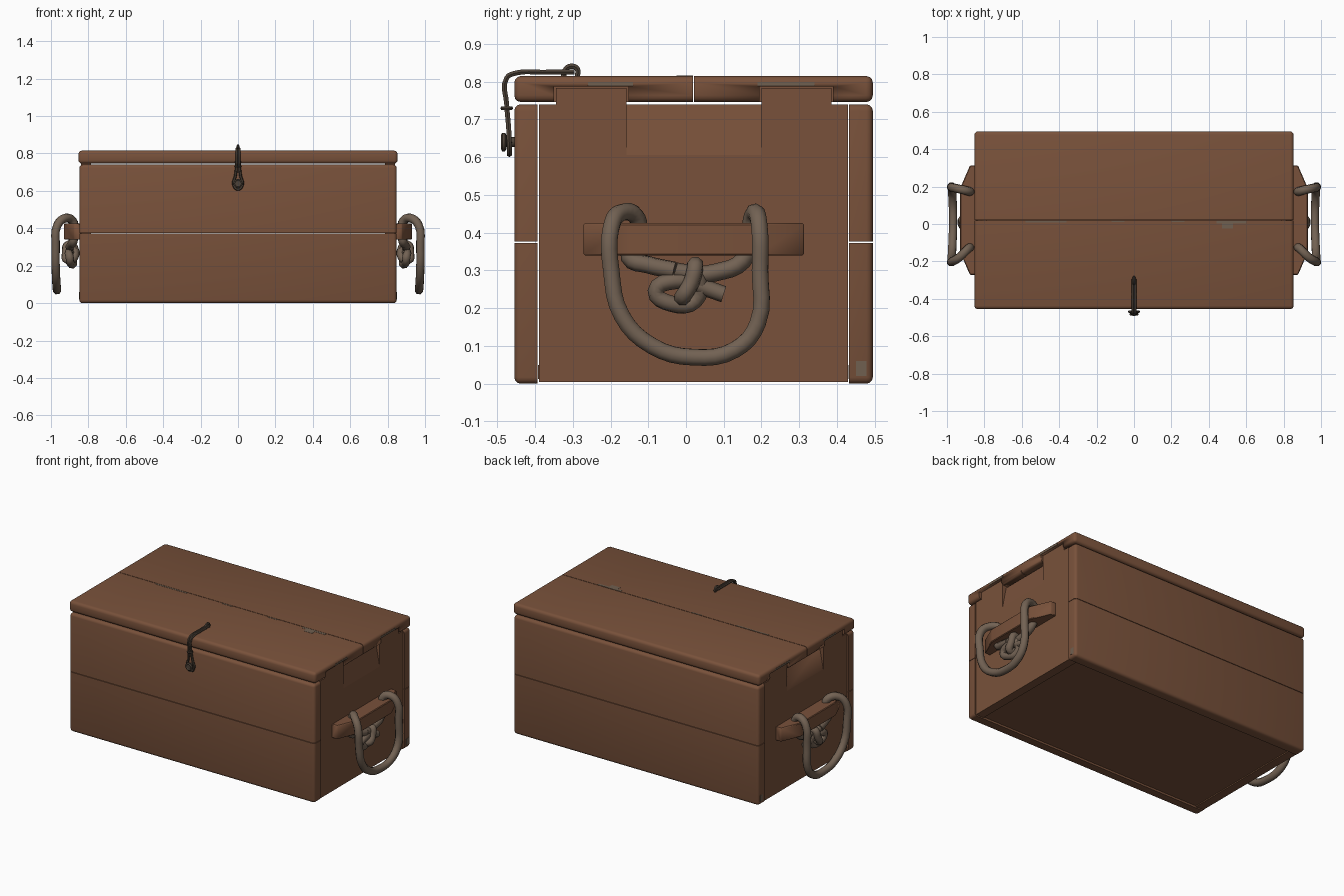
import bpy, bmesh
from mathutils import Vector

if "Cube" in bpy.data.objects:
    bpy.data.objects.remove(bpy.data.objects["Cube"])


def material(name, rgb):
    m = bpy.data.materials.new(name)
    m.diffuse_color = (*rgb, 1)
    m.use_nodes = True
    m.node_tree.nodes["Principled BSDF"].inputs["Base Color"].default_value = m.diffuse_color
    return m


WOOD = material("brown wood", (0.19, 0.083, 0.043))
ROPE = material("grey brown rope", (0.17, 0.122, 0.087))
WORN = material("worn wood", (0.16, 0.115, 0.08))
CORD = material("dark cord", (0.075, 0.055, 0.04))


def finish(name, bm, mat, smooth=True):
    bmesh.ops.recalc_face_normals(bm, faces=bm.faces[:])
    me = bpy.data.meshes.new(name)
    bm.to_mesh(me)
    bm.free()
    me.materials.append(mat)
    ob = bpy.data.objects.new(name, me)
    bpy.context.collection.objects.link(ob)
    if smooth:
        activate(ob)
        bpy.ops.object.shade_smooth_by_angle(angle=0.6)
    return ob


def activate(ob):
    bpy.ops.object.select_all(action='DESELECT')
    ob.select_set(True)
    bpy.context.view_layer.objects.active = ob


def board(name, lo, hi, mat=WOOD, bevel=0.0, sharp=None):
    """Box from lo to hi; edges lying in a plane chosen by sharp() stay square."""
    bm = bmesh.new()
    bmesh.ops.create_cube(bm, size=1)
    lo, hi = Vector(lo), Vector(hi)
    for v in bm.verts:
        v.co = Vector(lo[i] + (v.co[i] + 0.5) * (hi[i] - lo[i]) for i in range(3))
    if bevel:
        edges = [e for e in bm.edges
                 if not (sharp and all(sharp(v.co) for v in e.verts))]
        bmesh.ops.bevel(bm, geom=edges, offset=bevel, segments=3, profile=0.5,
                        affect='EDGES')
    return finish(name, bm, mat)


def prism(name, profile, along, mat=WOOD, bevel=0.0):
    """Closed outline of 3D points swept along a vector."""
    bm = bmesh.new()
    f = bm.faces.new([bm.verts.new(p) for p in profile])
    r = bmesh.ops.extrude_face_region(bm, geom=[f])
    vs = [g for g in r["geom"] if isinstance(g, bmesh.types.BMVert)]
    bmesh.ops.translate(bm, verts=vs, vec=along)
    if bevel:
        bmesh.ops.bevel(bm, geom=bm.edges[:], offset=bevel, segments=1, affect='EDGES')
    return finish(name, bm, mat)


def cut(ob, cutter):
    activate(ob)
    m = ob.modifiers.new("cut", 'BOOLEAN')
    m.operation = 'DIFFERENCE'
    m.object = cutter
    bpy.ops.object.modifier_apply(modifier=m.name)


def tube(name, points, radius, mat, cyclic=False, sides=2):
    cu = bpy.data.curves.new(name, 'CURVE')
    cu.dimensions = '3D'
    cu.bevel_depth = radius
    cu.bevel_resolution = sides
    cu.use_fill_caps = True
    sp = cu.splines.new('BEZIER')
    sp.bezier_points.add(len(points) - 1)
    for b, p in zip(sp.bezier_points, points):
        b.co = p
        b.handle_left_type = b.handle_right_type = 'AUTO'
    sp.resolution_u = 4
    sp.use_cyclic_u = cyclic
    cu.materials.append(mat)
    ob = bpy.data.objects.new(name, cu)
    bpy.context.collection.objects.link(ob)
    activate(ob)
    bpy.ops.object.convert(target='MESH')
    bpy.ops.object.shade_smooth_by_angle(angle=0.9)


# front and back walls, two planks each
for side, y0, y1, inner in (("front", -0.455, -0.393, -0.393), ("back", 0.432, 0.495, 0.432)):
    for part, z0, z1, seam in (("lower", 0, 0.373, 0.373), ("upper", 0.376, 0.74, 0.376)):
        board(f"{side}_{part}_plank", (-0.848, y0, z0), (0.848, y1, z1), bevel=0.017,
              sharp=lambda c: abs(c.z - seam) < 1e-4 or abs(c.y - inner) < 1e-4)

# bottom panel
board("bottom_panel", (-0.79, -0.392, 0.012), (0.79, 0.43, 0.05))

# lid, two planks meeting at a seam
lid = [board(f"lid_{n}_plank", (-0.853, y0, 0.746), (0.853, y1, 0.815), bevel=0.018,
             sharp=lambda c: abs(c.y - 0.02) < 0.01)
       for n, y0, y1 in (("front", -0.455, 0.0185), ("back", 0.0215, 0.495))]

for s, tag in ((1, "right"), (-1, "left")):
    # side wall with two tabs that sit in lid notches
    outline = [(-0.39, 0.005), (0.429, 0.005), (0.429, 0.74), (0.385, 0.74), (0.385, 0.783),
               (0.2, 0.783), (0.2, 0.74), (-0.157, 0.74), (-0.157, 0.783),
               (-0.345, 0.783), (-0.345, 0.74), (-0.39, 0.74)]
    wall = prism(f"{tag}_wall", [(s * 0.785, y, z) for y, z in outline], (s * 0.055, 0, 0))
    wedge = prism("wedge_cutter", [(s * 0.81, -0.157, 0.76), (s * 0.86, -0.157, 0.76),
                                   (s * 0.845, -0.157, 0.58)], (0, 0.357, 0))
    cut(wall, wedge)
    bpy.data.objects.remove(wedge)
    for plank, y0, y1 in ((lid[0], -0.35, -0.152), (lid[1], 0.195, 0.39)):
        xs = sorted((s * 0.78, s * 0.9))
        c = board("notch_cutter", (xs[0], y0, 0.7), (xs[1], y1, 0.787))
        cut(plank, c)
        bpy.data.objects.remove(c)

    # tapered handle cleat
    prism(f"{tag}_handle_cleat",
          [(s * x, y, 0.34) for x, y in ((0.838, -0.272), (0.877, -0.272), (0.93, -0.15),
                                         (0.93, 0.19), (0.877, 0.313), (0.838, 0.313))],
          (0, 0, 0.085), bevel=0.004)

    # rope handle hanging over the cleat
    loop = [(0.885, 0.0, 0.285), (0.885, 0.08, 0.295), (0.885, 0.15, 0.325), (0.875, 0.17, 0.39),
            (0.885, 0.175, 0.44), (0.925, 0.185, 0.453), (0.965, 0.194, 0.42),
            (0.974, 0.196, 0.3), (0.974, 0.19, 0.16), (0.97, 0.13, 0.09), (0.967, 0.02, 0.07),
            (0.97, -0.09, 0.1), (0.974, -0.17, 0.18), (0.975, -0.198, 0.3),
            (0.968, -0.199, 0.41), (0.93, -0.175, 0.452), (0.885, -0.13, 0.44),
            (0.875, -0.13, 0.39), (0.88, -0.15, 0.335), (0.89, -0.1, 0.315), (0.9, -0.03, 0.3)]
    tube(f"{tag}_rope_handle", [(s * x, y, z) for x, y, z in loop], 0.0235, ROPE)
    # knot with loose end
    knot = [(0.9, -0.03, 0.3), (0.895, 0.03, 0.28), (0.88, 0.025, 0.22), (0.895, -0.04, 0.212),
            (0.9, -0.08, 0.245), (0.905, -0.03, 0.272), (0.89, 0.03, 0.26), (0.89, 0.1, 0.237)]
    tube(f"{tag}_rope_knot", [(s * x, y, z) for x, y, z in knot], 0.022, ROPE)
    ring = [(0.905, 0.025, 0.315), (0.92, 0.015, 0.27), (0.91, -0.01, 0.228), (0.87, 0.01, 0.26)]
    tube(f"{tag}_knot_wrap", [(s * x, y, z) for x, y, z in ring], 0.022, ROPE, cyclic=True)

    # worn patches on the lid ends and lower back corner
    for i, (y0, y1, z0, z1, x) in enumerate(((-0.26, -0.14, 0.788, 0.799, 0.852),
                                             (0.19, 0.34, 0.788, 0.799, 0.852),
                                             (0.45, 0.478, 0.02, 0.06, 0.847))):
        xs = sorted((s * x, s * (x + 0.002)))
        board(f"{tag}_worn_patch_{i}", (xs[0], y0, z0), (xs[1], y1, z1), WORN)

# worn patches along the lid seam
for i, (x0, x1, y0) in enumerate(((-0.58, -0.36, 0.008), (-0.12, -0.05, 0.01),
                                  (0.2, 0.27, 0.01), (0.44, 0.6, 0.002), (0.47, 0.53, -0.025))):
    board(f"seam_worn_patch_{i}", (x0, y0, 0.814), (x1, 0.018, 0.816), WORN)

# cord clasp: twin strands from the lid ending in a loop round a peg
strand = [(0.006, -0.295, 0.826), (0.006, -0.38, 0.825), (0.007, -0.45, 0.823),
          (0.007, -0.475, 0.81), (0.008, -0.475, 0.74), (0.014, -0.47, 0.68),
          (0.024, -0.468, 0.635)]
path = strand + [(0.0, -0.468, 0.608)] + [(-x, y, z) for x, y, z in reversed(strand)]
tube("clasp_cord", path, 0.0075, CORD, sides=1)
# lid staple, peg and wrap
tube("lid_staple", [(0, -0.325, 0.812), (0, -0.318, 0.834), (0, -0.303, 0.841),
                    (0, -0.288, 0.834), (0, -0.288, 0.812)], 0.008, CORD, sides=1)
tube("clasp_peg", [(0, -0.45, 0.64), (0, -0.488, 0.64)], 0.013, CORD)
tube("peg_wrap", [(0.018, -0.483, 0.64), (0, -0.483, 0.658), (-0.018, -0.483, 0.64),
                  (0, -0.483, 0.622)], 0.0075, CORD, cyclic=True, sides=1)
tube("clasp_tie", [(0.014, -0.475, 0.73), (0, -0.463, 0.73), (-0.014, -0.475, 0.73),
                   (0, -0.487, 0.73)], 0.005, CORD, cyclic=True, sides=1)
